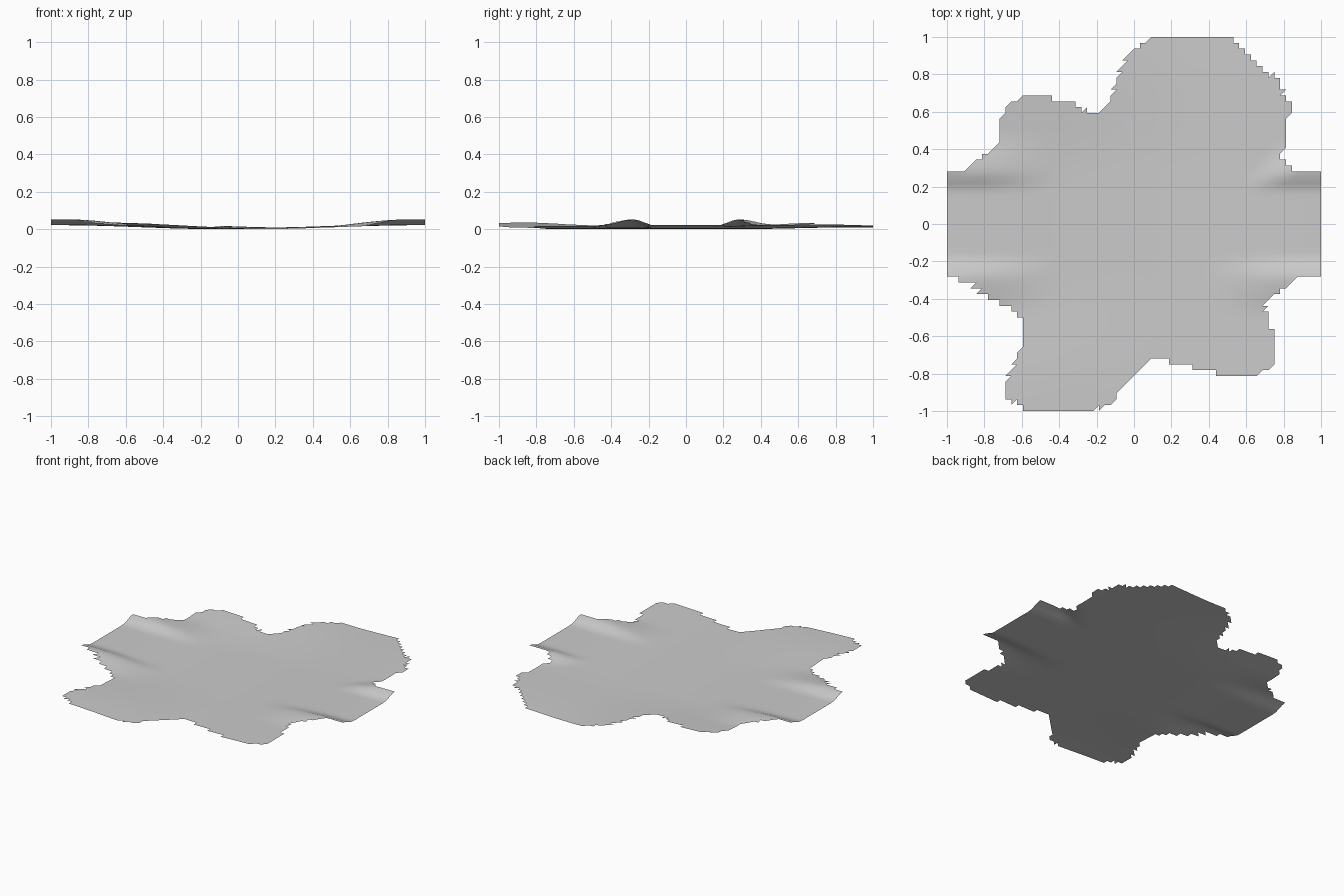
import bpy
import bmesh
from mathutils import Vector

cube = bpy.data.objects.get("Cube")
if cube:
    bpy.data.objects.remove(cube, do_unlink=True)

HALF = 32  # grid cells from the centre to each edge

# Outline of the ground patch, in grid cells
OUTLINE = [
    (-32, 9), (-29, 9), (-23, 14), (-23, 17), (-22, 20), (-19, 22), (-14, 22),
    (-14, 21), (-10, 21), (-10, 20), (-7, 19), (-6, 19), (-4, 21), (-3, 25),
    (-1, 29), (3, 32), (16, 32), (20, 29), (22, 26), (25, 25), (26, 21),
    (27, 21), (27, 19), (26, 18), (26, 13), (25, 12), (25, 11), (28, 9),
    (32, 9), (32, -9), (29, -9), (27, -10), (22, -14), (23, -15), (23, -18),
    (24, -18), (24, -24), (21, -26), (14, -26), (14, -25), (10, -25),
    (10, -24), (6, -24), (6, -23), (3, -23), (-2, -28), (-4, -31), (-8, -32),
    (-19, -32), (-19, -31), (-22, -30), (-22, -27), (-20, -23), (-19, -20),
    (-19, -17), (-20, -15), (-26, -12), (-28, -10), (-32, -9),
]


def ramp(start, end, value):
    """Smooth step from 0 at start to 1 at end."""
    t = min(1, max(0, (value - start) / (end - start)))
    return t * t * (3 - 2 * t)


def inside(px, py):
    """Even-odd test against the outline."""
    hit = False
    previous = OUTLINE[-1]
    for point in OUTLINE:
        (ax, ay), (bx, by) = previous, point
        if (ay > py) != (by > py) and px < ax + (py - ay) * (bx - ax) / (by - ay):
            hit = not hit
        previous = point
    return hit


def height(x, y):
    """Shallow dish, raised lobes and a bank on both sides of the road."""
    side = abs(y)
    road = 0.003 + 0.021 * ramp(0.1, 0.95, abs(x))
    lobe = ramp(0.25, 0.9, side) * ramp(0.3, -0.5, x) * 0.02
    if y > 0:
        lobe += 0.008 * ramp(0.3, 0.9, y)
    # Steep towards the road, gentler on the outside
    bank = ramp(0.17, 0.28, side) if side < 0.28 else ramp(0.5, 0.28, side)
    if x > 0 and y > 0:
        fade = ramp(0.56, 0.82, x - 0.8 * (y - 0.2))
    else:
        fade = ramp(0.35, 0.9, abs(x))
    return road + lobe + 0.031 * bank * fade


# Ground sheet: each cell is split in two and kept where it lies in the outline
bm = bmesh.new()
corners = {}


def corner(i, j):
    if (i, j) not in corners:
        x, y = i / HALF, j / HALF
        corners[i, j] = bm.verts.new(Vector((x, y, height(x, y))))
    return corners[i, j]


for i in range(-HALF, HALF):
    for j in range(-HALF, HALF):
        low = [(i, j), (i + 1, j), (i + 1, j + 1)]
        high = [(i, j), (i + 1, j + 1), (i, j + 1)]
        for triangle in (low, high):
            cx = sum(p[0] for p in triangle) / 3
            cy = sum(p[1] for p in triangle) / 3
            if inside(cx, cy):
                bm.faces.new([corner(*p) for p in triangle])

# Rest the lowest point on the floor
lowest = min(v.co.z for v in bm.verts)
for v in bm.verts:
    v.co.z -= lowest
for face in bm.faces:
    face.smooth = True

mesh = bpy.data.meshes.new("ground_sheet")
bm.to_mesh(mesh)
bm.free()
ground = bpy.data.objects.new("ground_sheet", mesh)
bpy.context.collection.objects.link(ground)

# Plain grey surface
grey = bpy.data.materials.new("light_grey")
grey.use_nodes = True
colour = (0.6, 0.6, 0.6, 1)
grey.diffuse_color = colour
grey.node_tree.nodes["Principled BSDF"].inputs["Base Color"].default_value = colour
mesh.materials.append(grey)
